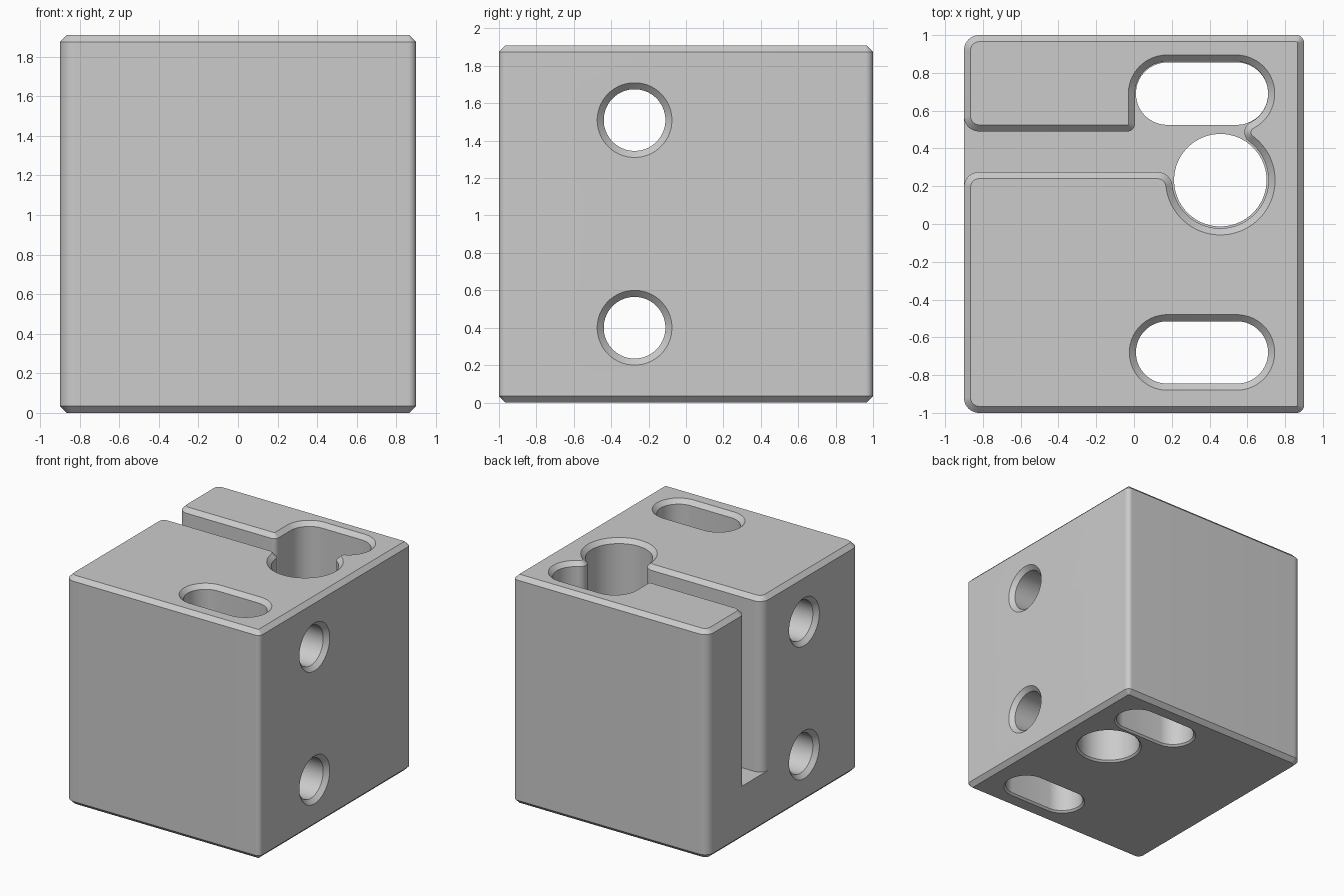
import bpy, bmesh
from math import sin, cos, atan2, degrees, radians, sqrt, pi
from mathutils import Vector, Matrix

cube = bpy.data.objects.get("Cube")
if cube:
    bpy.data.objects.remove(cube, do_unlink=True)

HEIGHT, CHAMFER, FLOOR = 1.91, 0.035, 0.45
HALF_X, HALF_Y = 0.9, 1.0
ROUND, SMALL = 0.08, 0.04
WALL_LOW, WALL_HIGH = 0.275, 0.49      # groove walls

metal = bpy.data.materials.new("light_grey")
metal.use_nodes = True
metal.diffuse_color = (0.6, 0.6, 0.6, 1)
metal.node_tree.nodes["Principled BSDF"].inputs["Base Color"].default_value = metal.diffuse_color


def angle(a, b):
    """Direction from a to b in degrees."""
    return degrees(atan2(b.y - a.y, b.x - a.x))


def arc_points(arc, inset):
    """Arc of an outline; rising angles are solid corners, falling ones hollow."""
    centre, r, a0, a1 = arc
    r += -inset if a1 > a0 else inset
    n = max(10, int(abs(a1 - a0) / 5))
    angles = [radians(a0 + (a1 - a0) * i / n) for i in range(n + 1)]
    return [(centre.x + r * cos(t), centre.y + r * sin(t)) for t in angles]


# Outer corners of the block
x, y = HALF_X - ROUND, HALF_Y - ROUND
xs, ys = HALF_X - SMALL, HALF_Y - SMALL
corners = [
    (Vector((-x, -y)), ROUND, 180, 270),
    (Vector((xs, -ys)), SMALL, 270, 360),
    (Vector((xs, ys)), SMALL, 0, 90),
    (Vector((-x, y)), ROUND, 90, 180),
]

# Pocket: groove, slot end and round bore joined by tangent fillets
slot_a, slot_b, slot_r = Vector((0.175, 0.69)), Vector((0.54, 0.69)), 0.17
bore, bore_r = Vector((0.457, 0.232)), 0.255
neck_r = 0.06
d0, d1 = bore_r + neck_r, slot_r + neck_r
axis = slot_b - bore
along = (d0 ** 2 - d1 ** 2 + axis.length_squared) / (2 * axis.length)
side = Vector((axis.y, -axis.x)).normalized()
neck = bore + axis.normalized() * along + side * sqrt(d0 ** 2 - along ** 2)
fillet_y = WALL_LOW - ROUND
fillet = Vector((bore.x - sqrt((bore_r + ROUND) ** 2 - (bore.y - fillet_y) ** 2), fillet_y))
pocket = [
    (Vector((-x, WALL_HIGH + ROUND)), ROUND, 180, 270),
    (Vector((slot_a.x - slot_r - SMALL, WALL_HIGH + SMALL)), SMALL, 270, 360),
    (slot_a, slot_r, 180, 90),
    (slot_b, slot_r, 90, angle(slot_b, neck)),
    (neck, neck_r, angle(neck, slot_b), angle(neck, bore) % 360),
    (bore, bore_r, angle(bore, neck), angle(bore, fillet)),
    (fillet, ROUND, angle(fillet, bore), 90),
    (Vector((-x, fillet_y)), ROUND, 90, 180),
]


def outline(inset):
    outer = [p for a in corners for p in arc_points(a, inset)]
    inner = [p for a in pocket for p in arc_points(a, inset)]
    return outer, inner


def bridge(bm, low, high):
    for i in range(len(low)):
        j = (i + 1) % len(low)
        bm.faces.new((low[i], low[j], high[j], high[i]))


def finish(bm, name):
    bmesh.ops.recalc_face_normals(bm, faces=bm.faces)
    mesh = bpy.data.meshes.new(name)
    bm.to_mesh(mesh)
    bm.free()
    obj = bpy.data.objects.new(name, mesh)
    bpy.context.collection.objects.link(obj)
    mesh.materials.append(metal)
    return obj


# Block: full outline below the pocket floor, open outline above it
bm = bmesh.new()
ring = lambda pts, z: [bm.verts.new((px, py, z)) for px, py in pts]
full, full_in = outline(0), outline(CHAMFER)
base = lambda o: o[0] + [o[1][0], o[1][-1]]
bottom = ring(base(full_in), 0)
skirt = ring(base(full), CHAMFER)
ledge_outer, ledge_inner = ring(full[0], FLOOR), ring(full[1], FLOOR)
rim = ring(full[0] + full[1], HEIGHT - CHAMFER)
top = ring(full_in[0] + full_in[1], HEIGHT)
bridge(bm, bottom, skirt)
bridge(bm, skirt, ledge_outer + [ledge_inner[0], ledge_inner[-1]])
bridge(bm, ledge_outer + ledge_inner, rim)
bridge(bm, rim, top)
bm.faces.new(bottom[::-1])
bm.faces.new(ledge_inner[::-1])
bm.faces.new(top)
block = finish(bm, "mounting_block")

# Through holes, all held in one cutter
cut = bmesh.new()


def add_hole(levels, half_length, matrix):
    """Stack of (radius, z) rings; a half length above zero gives a slot."""
    rings = []
    n = 48
    for r, z in levels:
        pts = []
        for i in range(n):
            t = 2 * pi * (i + 0.5) / n
            shift = half_length if cos(t) > 0 else -half_length
            pts.append(cut.verts.new(matrix @ Vector((r * cos(t) + shift, r * sin(t), z))))
        rings.append(pts)
    for a, b in zip(rings, rings[1:]):
        bridge(cut, a, b)
    cut.faces.new(rings[0][::-1])
    cut.faces.new(rings[-1])


def flared(r, start, end, c0, c1):
    """Levels for a bore with chamfers c0 and c1 at its two mouths."""
    e = 0.02
    return [(r + c0 + e, start - e), (r, start + c0), (r, end - c1), (r + c1 + e, end + e)]


HOLE_R, SLOT_HALF, SLOT_X, EDGE = 0.165, 0.185, 0.36, 0.015
add_hole(flared(HOLE_R, 0, HEIGHT, EDGE, CHAMFER), SLOT_HALF, Matrix.Translation((SLOT_X, -0.68, 0)))
add_hole(flared(HOLE_R, 0, FLOOR + 0.1, EDGE, 0)[:3], SLOT_HALF, Matrix.Translation((SLOT_X, 0.69, 0)))
add_hole(flared(0.245, 0, FLOOR + 0.1, EDGE, 0)[:3], 0, Matrix.Translation((bore.x, bore.y, 0)))
for z in (0.4, 1.51):
    place = Matrix.Translation((0, -0.275, z)) @ Matrix.Rotation(pi / 2, 4, "Y")
    add_hole(flared(HOLE_R, -HALF_X, HALF_X, CHAMFER, CHAMFER), 0, place)
cutter = finish(cut, "hole_cutter")
cutter.hide_render = True

bpy.ops.object.select_all(action="DESELECT")
bpy.context.view_layer.objects.active = block
block.select_set(True)
mod = block.modifiers.new("holes", "BOOLEAN")
mod.operation, mod.solver, mod.object = "DIFFERENCE", "EXACT", cutter
bpy.ops.object.modifier_apply(modifier=mod.name)
bpy.data.objects.remove(cutter, do_unlink=True)
bpy.ops.object.shade_smooth_by_angle(angle=radians(30))
